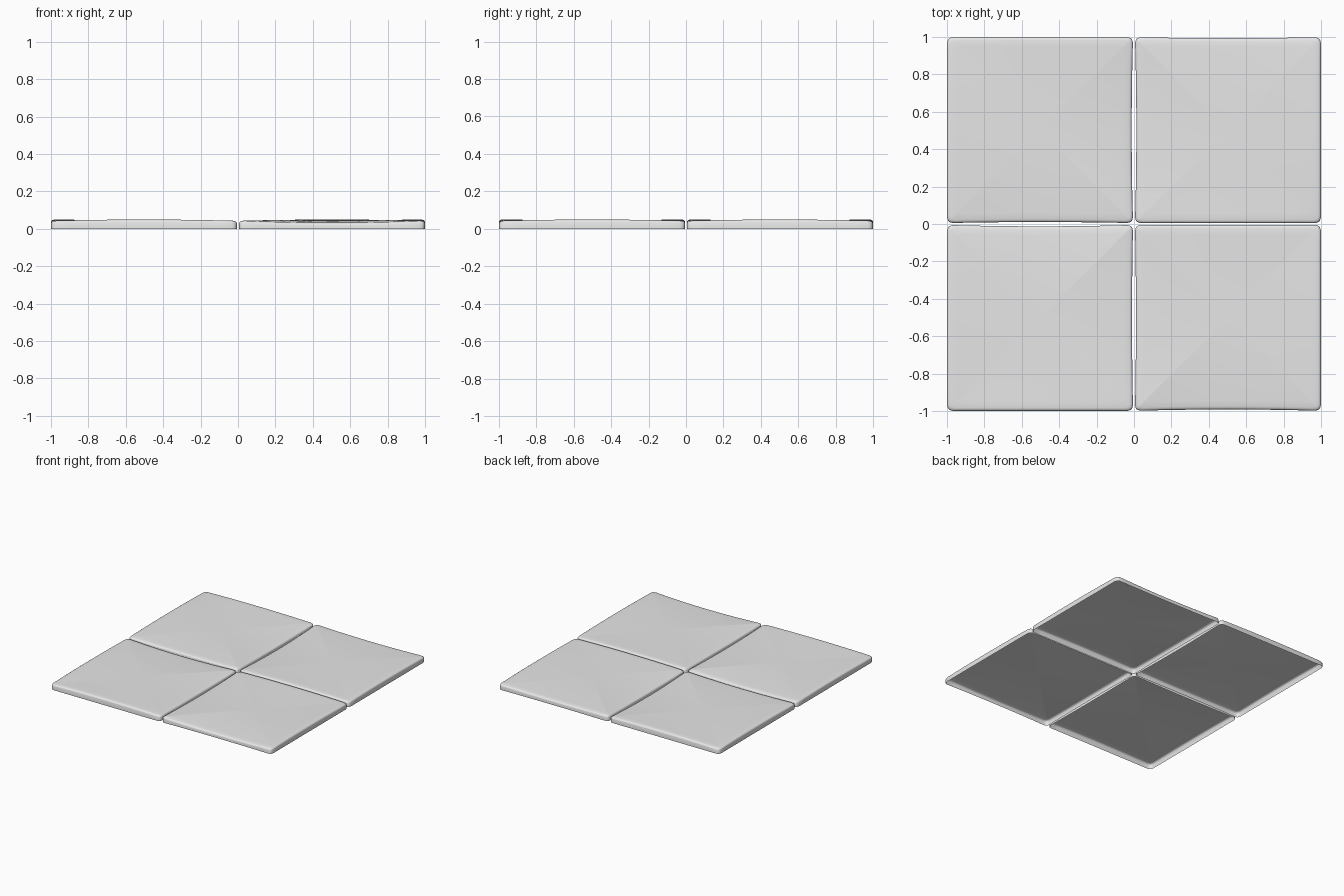
import bpy, bmesh, math

cube = bpy.data.objects.get("Cube")
if cube:
    bpy.data.objects.remove(cube)

# Plain grey finish
grey = bpy.data.materials.new("light_grey")
grey.use_nodes = True
grey.diffuse_color = (0.8, 0.8, 0.8, 1)
grey.node_tree.nodes["Principled BSDF"].inputs["Base Color"].default_value = (0.8, 0.8, 0.8, 1)

HALF = 0.497       # half the width of a tile
CORNER = 0.06      # corner radius, relative to HALF
TOP = 0.047        # height at the tile centre
STEPS = (-1, -0.98, -0.94, -0.8, -0.6, -0.4, -0.2, 0, 0.2, 0.4, 0.6, 0.8, 0.94, 0.98)


def rounded(u, v):
    """Pull a point of the unit square onto its rounded corner."""
    lim = 1 - CORNER
    qu, qv = max(-lim, min(lim, u)), max(-lim, min(lim, v))
    d = math.hypot(u - qu, v - qv)
    k = min(1, CORNER / d) if d else 1
    return qu + (u - qu) * k, qv + (v - qv) * k


def warp(u, v):
    """Rise or fall of the top: each side has its own curve, meeting on the diagonals."""
    if abs(u) >= abs(v):
        side = -0.015 if u > 0 else 0.003
    else:
        side = 0.003 if v > 0 else -0.011
    return side * abs(u * u - v * v)


def outline():
    pts = [(1, t) for t in STEPS] + [(-t, 1) for t in STEPS]
    pts += [(-1, -t) for t in STEPS] + [(t, -1) for t in STEPS]
    return [rounded(u, v) for u, v in pts]


def make_tile(name, cx, cy, turn):
    bm = bmesh.new()
    edge = outline()
    centre = bm.verts.new((0, 0, TOP))

    # Rings: scale and drop below the warped top; None puts the ring on the ground
    rings = [(i / 10, 0) for i in range(1, 10)]
    rings += [(0.965, 0), (0.983, 0.002), (0.994, 0.006), (1, 0.013), (1, None)]
    previous = None
    for scale, drop in rings:
        ring = []
        for u, v in edge:
            u, v = u * scale, v * scale
            rise = warp(u, v)
            shrink = HALF + 0.5 * min(rise, 0)   # low sides bow inwards
            z = 0 if drop is None else TOP + rise - drop - 0.004 * (u * v) ** 2
            if abs(u) >= abs(v):
                ring.append(bm.verts.new((u * shrink, v * HALF, z)))
            else:
                ring.append(bm.verts.new((u * HALF, v * shrink, z)))
        n = len(ring)
        for i in range(n):
            j = (i + 1) % n
            if previous is None:
                bm.faces.new((centre, ring[i], ring[j]))
            else:
                bm.faces.new((previous[i], ring[i], ring[j], previous[j]))
        previous = ring

    mesh = bpy.data.meshes.new(name)
    bm.to_mesh(mesh)
    bm.free()
    mesh.materials.append(grey)
    tile = bpy.data.objects.new(name, mesh)
    bpy.context.collection.objects.link(tile)
    tile.location = (cx, cy, 0)
    tile.rotation_euler.z = math.radians(turn)
    bpy.ops.object.select_all(action="DESELECT")
    tile.select_set(True)
    bpy.context.view_layer.objects.active = tile
    bpy.ops.object.shade_smooth_by_angle(angle=math.radians(50))


# The same tile four times, turned so the curved sides alternate
C = 0.502
make_tile("back_right_tile", -C, C, 0)
make_tile("front_right_tile", -C, -C, 90)
make_tile("back_left_tile", C, C, 180)
make_tile("front_left_tile", C, -C, 270)
